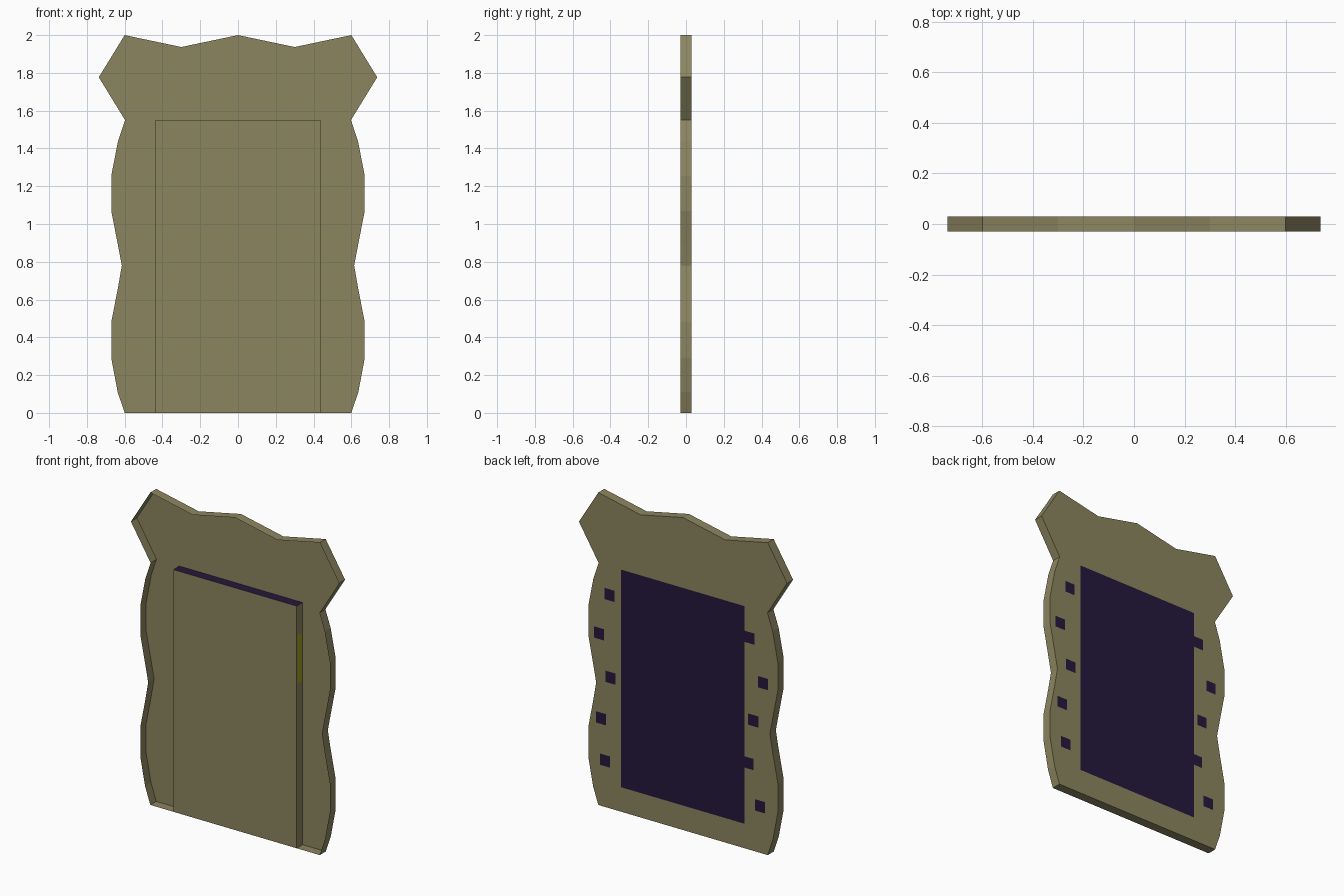
import bpy

if "Cube" in bpy.data.objects:
    bpy.data.objects.remove(bpy.data.objects["Cube"])

D = 0.03            # half depth
DOOR_X, DOOR_Z = 0.437, 1.55


def material(name, rgb):
    m = bpy.data.materials.new(name)
    m.diffuse_color = (*rgb, 1)
    m.use_nodes = True
    m.node_tree.nodes["Principled BSDF"].inputs["Base Color"].default_value = m.diffuse_color
    return m


OLIVE = material("olive", (0.26, 0.235, 0.115))
PURPLE = material("dark_purple", (0.018, 0.009, 0.045))
YELLOW = material("yellow", (0.36, 0.34, 0.01))


def build(name, verts, faces, mats, indices=None):
    me = bpy.data.meshes.new(name)
    me.from_pydata(verts, [], faces)
    for m in mats:
        me.materials.append(m)
    for i, k in enumerate(indices or []):
        me.polygons[i].material_index = k
    ob = bpy.data.objects.new(name, me)
    bpy.context.collection.objects.link(ob)
    return ob


def back_patch(name, x0, x1, z0, z1):
    y = D + 0.0008
    build(name, [(x1, y, z0), (x0, y, z0), (x0, y, z1), (x1, y, z1)],
          [(0, 1, 2, 3)], [PURPLE])


# Wavy backing: back sheet with a rim, open at the front
half = [(0.6, 0), (0.637, 0.11), (0.671, 0.29), (0.671, 0.48), (0.636, 0.66),
        (0.615, 0.78), (0.636, 0.89), (0.671, 1.07), (0.671, 1.255),
        (0.635, 1.44), (0.598, 1.55), (0.737, 1.777), (0.6, 2), (0.3, 1.937)]
outline = half + [(0, 2)] + [(-x, z) for x, z in reversed(half)]
n = len(outline)
verts = [(x, -D, z) for x, z in outline] + [(x, D, z) for x, z in outline]
rim = [(i, (i + 1) % n, (i + 1) % n + n, i + n) for i in range(n)]
build("backing_shell", verts, rim + [tuple(reversed(range(n, 2 * n)))], [OLIVE])

# Raised front panel: front, right, left and dark top
X, Z = DOOR_X, DOOR_Z
build("front_panel",
      [(-X, -D, 0), (X, -D, 0), (X, -D, Z), (-X, -D, Z),
       (-X, D, 0), (X, D, 0), (X, D, Z), (-X, D, Z)],
      [(0, 1, 2, 3), (1, 5, 6, 2), (4, 0, 3, 7), (3, 2, 6, 7)],
      [OLIVE, PURPLE], [0, 0, 0, 1])

# Yellow strip on the panel's right side
xs = X + 0.001
build("side_strip",
      [(xs, -0.022, 1.05), (xs, 0.024, 1.05), (xs, 0.024, 1.36), (xs, -0.022, 1.36)],
      [(0, 1, 2, 3)], [YELLOW])

# Dark panel and small squares on the back
back_patch("back_panel", -X, X, 0.157, DOOR_Z)
squares = [(0.519, 1.366), (0.595, 1.10), (0.512, 0.838), (0.58, 0.56), (0.553, 0.297),
           (-0.47, 1.357), (-0.567, 1.092), (-0.498, 0.834), (-0.463, 0.553), (-0.546, 0.298)]
for i, (x, z) in enumerate(squares):
    back_patch(f"back_square_{i + 1}", x - 0.036, x + 0.036, z - 0.036, z + 0.036)
